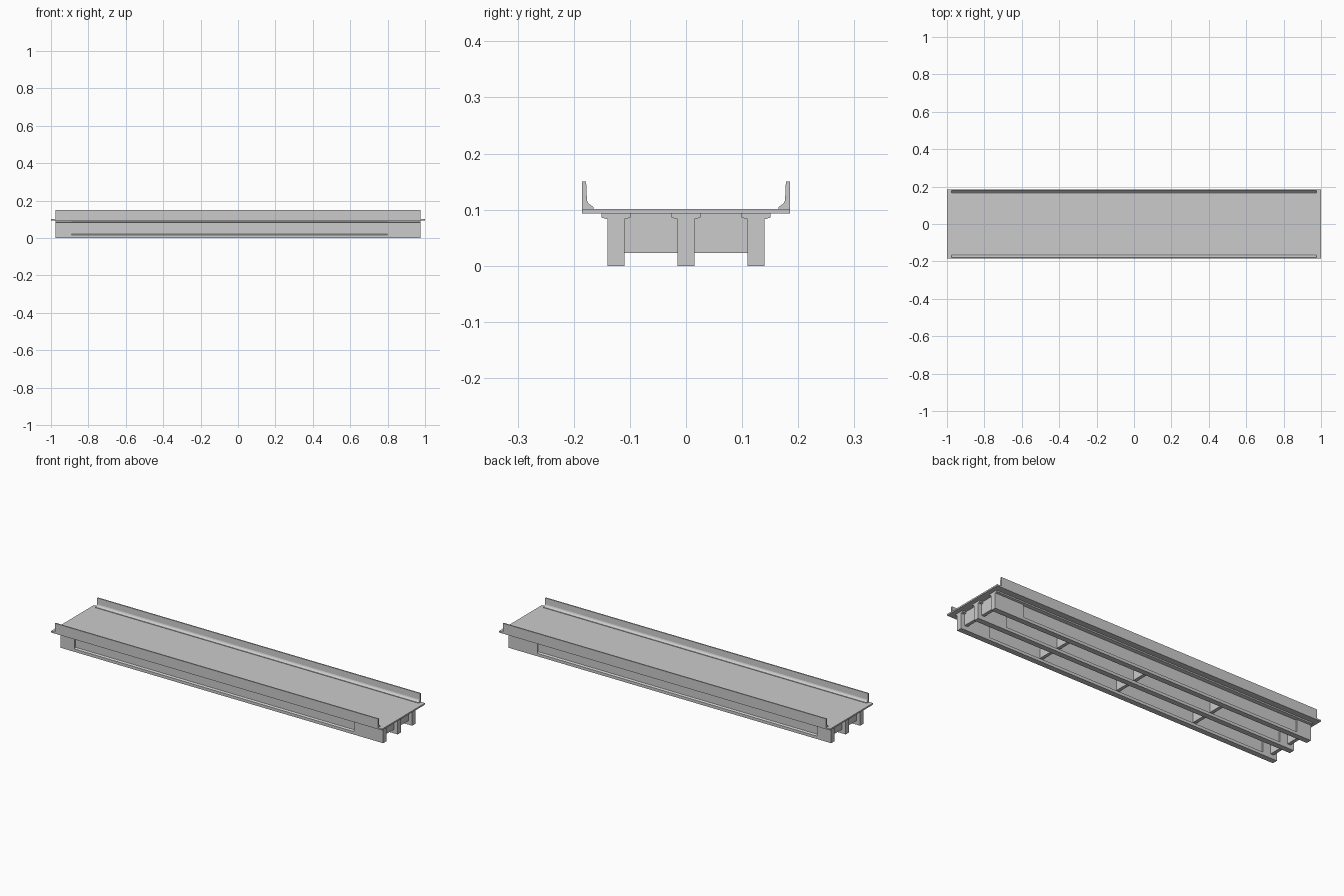
import bpy, bmesh

if "Cube" in bpy.data.objects:
    bpy.data.objects.remove(bpy.data.objects["Cube"])

DECK_BOTTOM, DECK_TOP = 0.0935, 0.1015
GIRDER_Y = (-0.125, 0.0, 0.125)
END, WEB, BLOCK = 0.975, 0.007, 0.015   # half length, half web, half end block


def loft(name, sections):
    """Skin a list of (x, [(y, z), ...]) sections and cap both ends."""
    bm = bmesh.new()
    rings = [[bm.verts.new((x, y, z)) for y, z in prof] for x, prof in sections]
    n = len(rings[0])
    for a, b in zip(rings, rings[1:]):
        for i in range(n):
            j = (i + 1) % n
            bm.faces.new((a[i], a[j], b[j], b[i]))
    bm.faces.new(rings[0])
    bm.faces.new(rings[-1])
    bmesh.ops.remove_doubles(bm, verts=bm.verts[:], dist=1e-5)
    bmesh.ops.dissolve_degenerate(bm, dist=1e-5, edges=bm.edges[:])
    bmesh.ops.recalc_face_normals(bm, faces=bm.faces[:])
    mesh = bpy.data.meshes.new(name)
    bm.to_mesh(mesh)
    bm.free()
    obj = bpy.data.objects.new(name, mesh)
    bpy.context.collection.objects.link(obj)
    return obj


def box(name, x0, x1, y0, y1, z0, z1):
    prof = [(y0, z0), (y1, z0), (y1, z1), (y0, z1)]
    return loft(name, [(x0, prof), (x1, prof)])


def symmetric(half, cy):
    return [(cy + y, z) for y, z in half] + [(cy - y, z) for y, z in reversed(half)]


# Road deck slab
box("deck_slab", -1, 1, -0.185, 0.185, DECK_BOTTOM, DECK_TOP)

# Edge barriers, vertical outside and flared at the inner foot
barrier = [(0.185, DECK_TOP), (0.185, 0.15), (0.178, 0.15), (0.1765, 0.117),
           (0.1745, 0.112), (0.165, 0.1045), (0.165, DECK_TOP)]
for side, label in ((-1, "front"), (1, "back")):
    prof = [(side * y, z) for y, z in barrier]
    loft(f"{label}_barrier", [(-END, prof), (END, prof)])

# Girders: solid end blocks with a thin-webbed middle
flange = [(0.026, 0.086), (0.026, DECK_BOTTOM)]
block_half = [(BLOCK, 0), (BLOCK, 0.016), (BLOCK, 0.022), (BLOCK, 0.083)] + flange
web_half = [(BLOCK, 0), (BLOCK, 0.016), (WEB, 0.022), (WEB, 0.083)] + flange
for k, cy in enumerate(GIRDER_Y):
    block, web = symmetric(block_half, cy), symmetric(web_half, cy)
    loft(f"girder_{k + 1}", [(-END, block), (-0.89, block), (-0.89, web),
                             (0.80, web), (0.80, block), (END, block)])

# Cross diaphragms in both bays, at the ends and quarter points
for k, (ya, yb) in enumerate(zip(GIRDER_Y, GIRDER_Y[1:])):
    for i in range(-2, 3):
        cx = i * 0.4725
        gap = BLOCK if abs(i) == 2 else WEB
        box(f"diaphragm_{k + 1}_{i + 3}", cx - 0.009, cx + 0.009,
            ya + gap, yb - gap, 0.023, DECK_BOTTOM)
